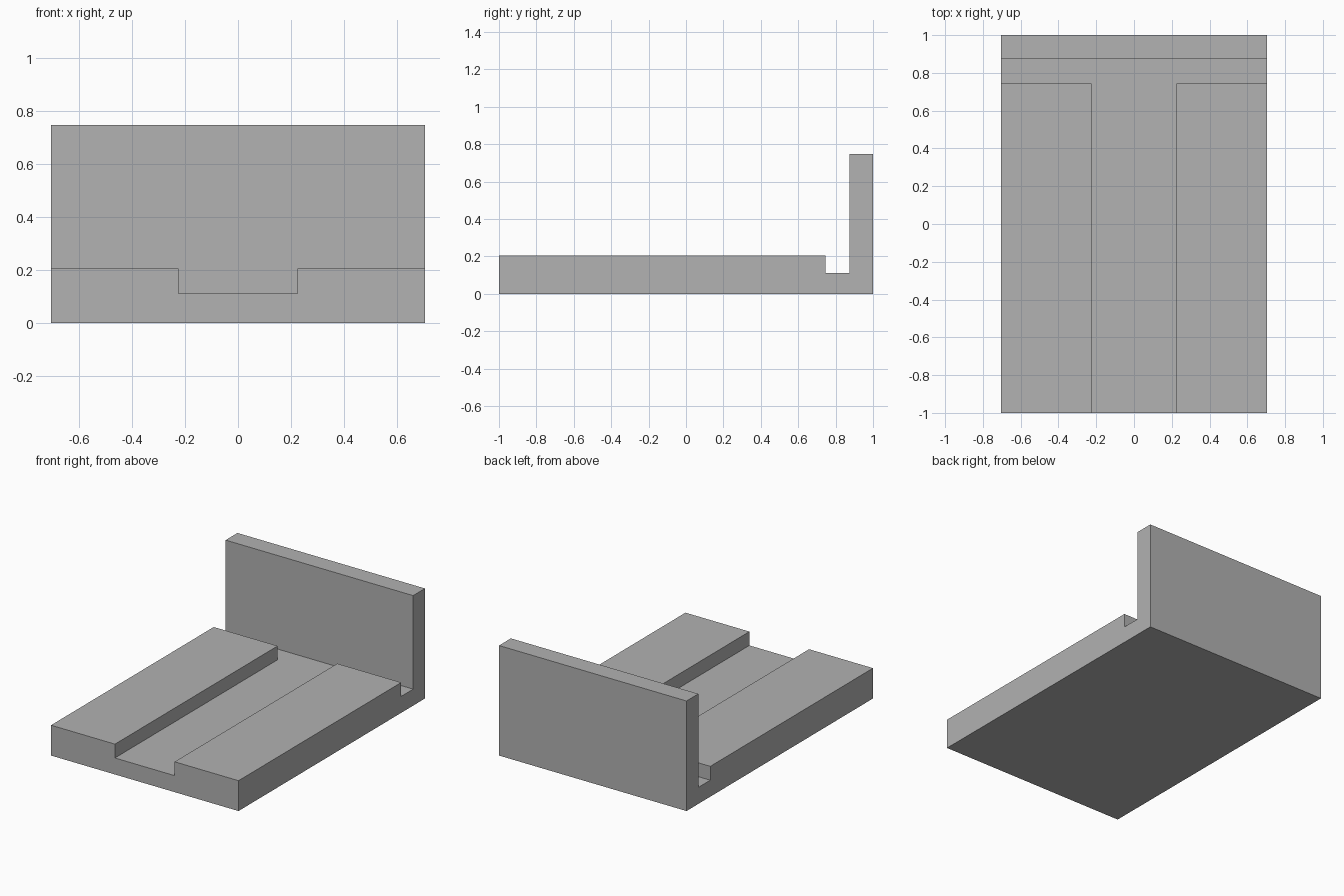
import bpy
import bmesh
from mathutils import Matrix, Vector

cube = bpy.data.objects.get("Cube")
if cube:
    bpy.data.objects.remove(cube, do_unlink=True)

HALF_WIDTH, HALF_LENGTH = 0.704, 1.0
BASE_TOP, PAD_TOP, WALL_TOP = 0.112, 0.206, 0.747
CHANNEL = 0.224                      # half width of the central channel
PAD_BACK, WALL_FRONT = 0.745, 0.873

# Grey material
grey = bpy.data.materials.new("grey")
grey.use_nodes = True
colour = (0.445, 0.445, 0.445, 1)
grey.diffuse_color = colour
grey.node_tree.nodes["Principled BSDF"].inputs["Base Color"].default_value = colour

# Base plate, sliced along the edges of the raised parts
bm = bmesh.new()
size = Matrix.Diagonal((2 * HALF_WIDTH, 2 * HALF_LENGTH, BASE_TOP, 1))
bmesh.ops.create_cube(bm, size=1, matrix=Matrix.Translation((0, 0, BASE_TOP / 2)) @ size)


def slice_at(point, normal):
    bmesh.ops.bisect_plane(bm, geom=bm.verts[:] + bm.edges[:] + bm.faces[:],
                           plane_co=point, plane_no=normal)


for x in (-CHANNEL, CHANNEL):
    slice_at((x, 0, 0), (1, 0, 0))
for y in (PAD_BACK, WALL_FRONT):
    slice_at((0, y, 0), (0, 1, 0))


def raise_faces(test, height):
    """Extrude the top faces of the plate that pass the test up to a height."""
    bm.normal_update()
    faces = [f for f in bm.faces if f.normal.z > 0.9
             and abs(f.calc_center_median().z - BASE_TOP) < 0.001
             and test(f.calc_center_median())]
    grown = bmesh.ops.extrude_face_region(bm, geom=faces)["geom"]
    verts = [v for v in grown if isinstance(v, bmesh.types.BMVert)]
    bmesh.ops.translate(bm, verts=verts, vec=Vector((0, 0, height - BASE_TOP)))


# Two raised pads and the upright back wall
raise_faces(lambda c: c.y < PAD_BACK and abs(c.x) > CHANNEL, PAD_TOP)
raise_faces(lambda c: c.y > WALL_FRONT, WALL_TOP)

# Merge coplanar faces
bmesh.ops.dissolve_limit(bm, angle_limit=0.01, verts=bm.verts[:], edges=bm.edges[:])
bmesh.ops.recalc_face_normals(bm, faces=bm.faces[:])

mesh = bpy.data.meshes.new("channelled_base_with_back_wall")
bm.to_mesh(mesh)
bm.free()
mesh.materials.append(grey)
bpy.context.collection.objects.link(
    bpy.data.objects.new("channelled_base_with_back_wall", mesh))
